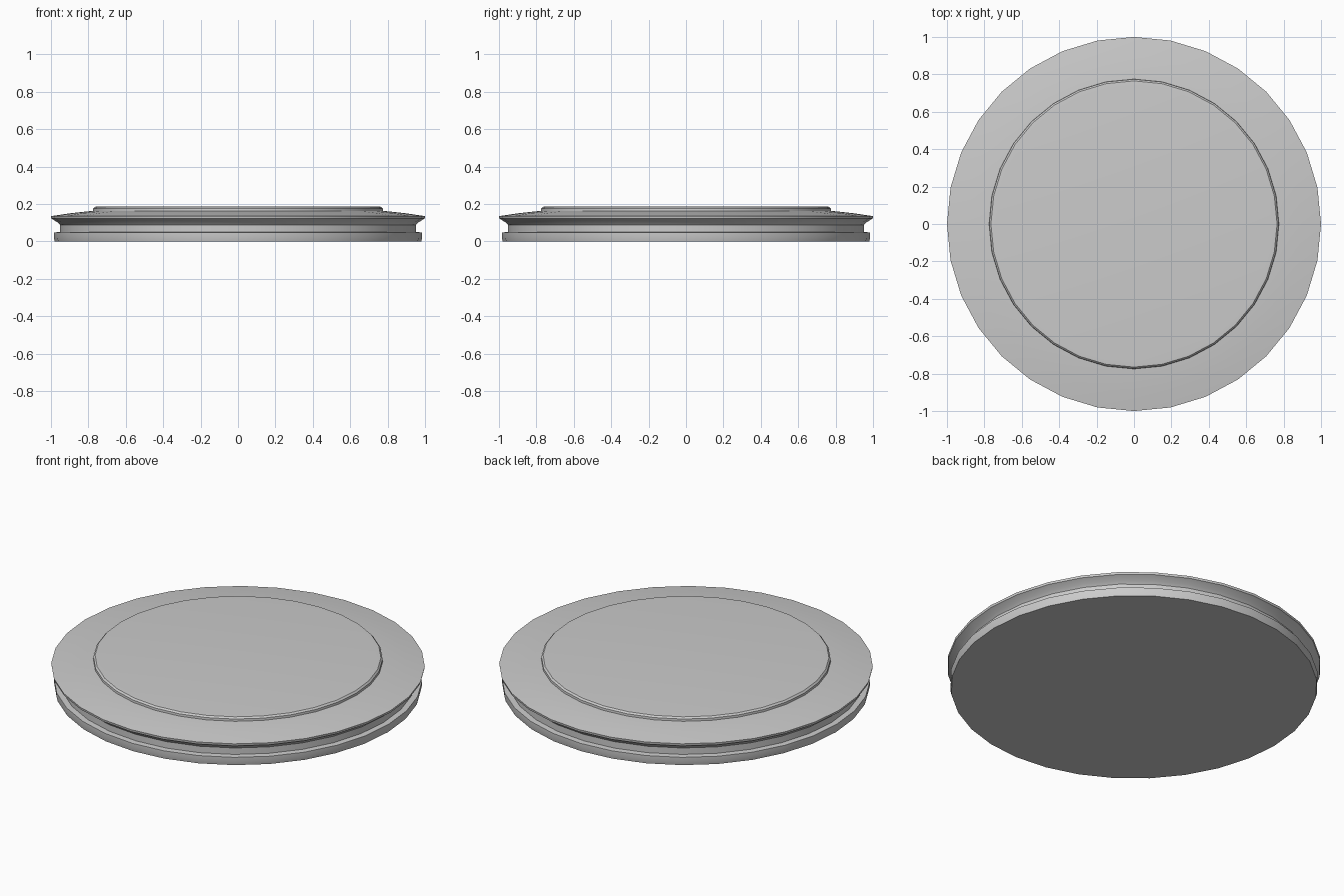
import bpy, bmesh, math

if "Cube" in bpy.data.objects:
    bpy.data.objects.remove(bpy.data.objects["Cube"])

SEGMENTS = 32

# Lid cross-section (radius, height) from the base up to the raised centre
PROFILE = [
    (0.98, 0.0), (0.985, 0.022), (0.985, 0.048),      # lower rim
    (0.952, 0.05), (0.952, 0.088), (0.965, 0.102),    # recessed neck
    (0.998, 0.122), (1.0, 0.135),                     # flared lip
    (0.9, 0.15), (0.8, 0.161), (0.775, 0.163),        # sloping shoulder
    (0.774, 0.176), (0.765, 0.185), (0.74, 0.187),    # raised centre edge
]


def lathe(name, profile, segments):
    bm = bmesh.new()
    rings = [[bm.verts.new((r * math.cos(2 * math.pi * i / segments),
                            r * math.sin(2 * math.pi * i / segments), z))
              for i in range(segments)] for r, z in profile]
    for low, high in zip(rings, rings[1:]):
        for i in range(segments):
            j = (i + 1) % segments
            bm.faces.new((low[i], low[j], high[j], high[i]))
    # Flat base and flat top
    bm.faces.new(list(reversed(rings[0])))
    bm.faces.new(rings[-1])
    mesh = bpy.data.meshes.new(name)
    bm.to_mesh(mesh)
    bm.free()
    obj = bpy.data.objects.new(name, mesh)
    bpy.context.collection.objects.link(obj)
    bpy.context.view_layer.objects.active = obj
    obj.select_set(True)
    bpy.ops.object.shade_smooth_by_angle(angle=math.radians(40))
    return obj


# Round grooved disc
lathe("round_disc", PROFILE, SEGMENTS)
